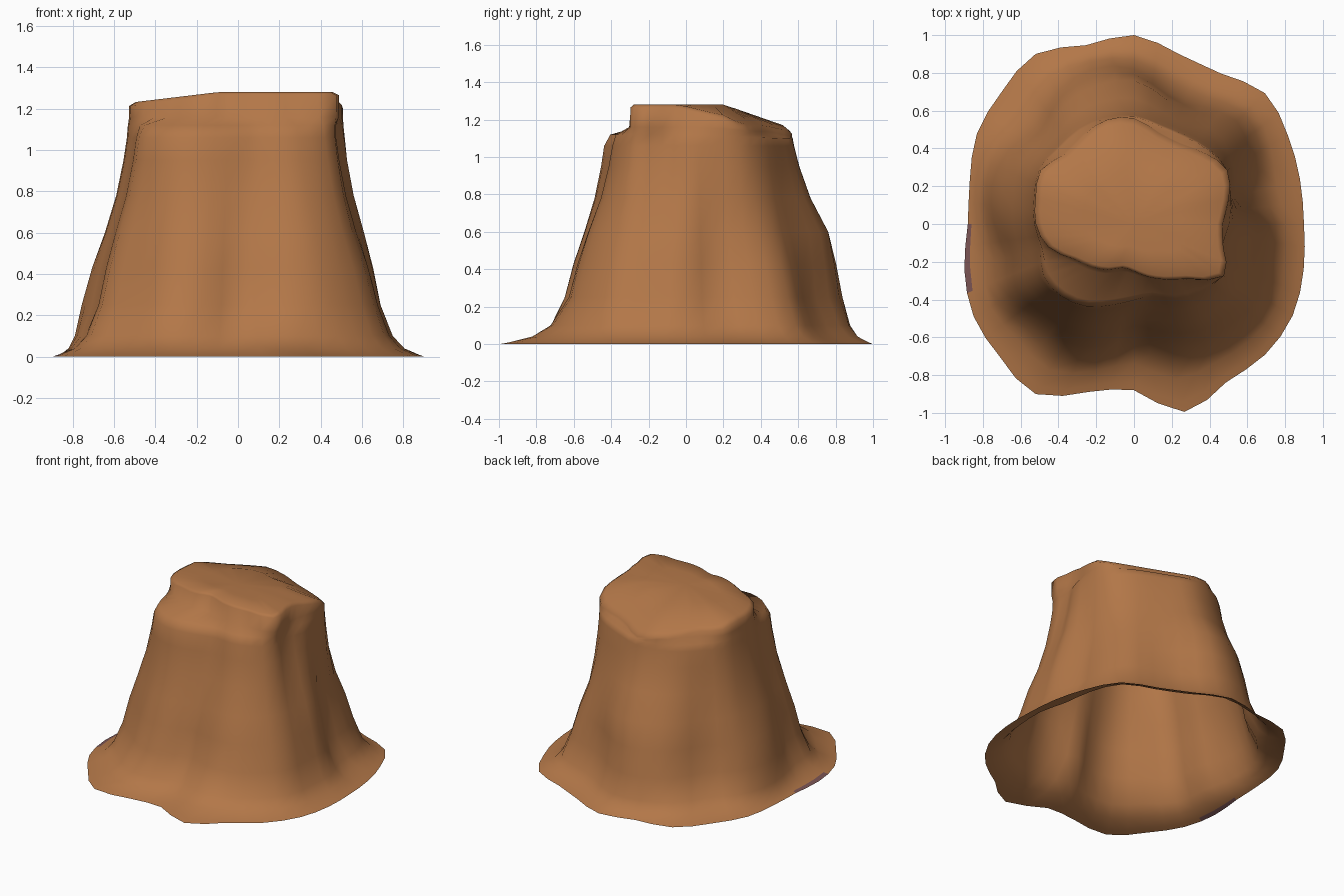
import bpy
import bmesh
from math import sin, cos, tau

cube = bpy.data.objects.get("Cube")
if cube:
    bpy.data.objects.remove(cube, do_unlink=True)

SIDES = 48

# Radii in hundredths, counter-clockwise from +x in equal steps
FOOT = [90, 91, 94, 98, 92, 93, 100, 98, 104, 99, 96, 90,
        88, 93, 98, 100, 104, 92, 88, 103, 97, 98, 97, 93]
WALL = [69, 63, 71, 77, 72, 72, 82, 85, 81, 73, 77, 78,
        74, 70, 76, 71, 72, 67, 57, 64, 71, 74, 76, 70]
WAIST = [61, 56, 61, 65, 64, 68, 76, 76, 73, 66, 68, 66,
         64, 62, 66, 62, 61, 56, 50, 53, 60, 63, 64, 60]
RIM = [51, 53, 57, 56, 54, 54, 57, 58, 58, 57, 58, 55,
       53, 51, 55, 54, 50, 44, 40, 39, 45, 50, 54, 48]
CAP = [47, 52, 57, 53, 49, 50, 56, 57, 54, 52, 57, 54,
       52, 47, 37, 32, 28, 24, 25, 29, 34, 41, 55, 49]


def resample(values):
    """Closed smooth curve through the radii, one value per side."""
    n, out = len(values), []
    for j in range(SIDES):
        k, t = divmod(j * n / SIDES, 1)
        a, b, c, d = (values[(int(k) + o) % n] / 100 for o in (-1, 0, 1, 2))
        out.append(b + t * ((c - a) + t * ((2 * a - 5 * b + 4 * c - d)
                   + t * (3 * b - 3 * c + d - a))) / 2)
    return out


foot, wall, waist, rim, cap = map(resample, (FOOT, WALL, WAIST, RIM, CAP))


def mix(a, b, t):
    return [p + (q - p) * t for p, q in zip(a, b)]


def cap_height(x, y):
    """Flat summit that falls away to the right, the back and the back left."""
    return (1.28 - 0.12 * max(0, -x - 0.1) - 0.33 * max(0, y - 0.2)
            - 0.2 * max(0, x + y - 0.4))


def rim_height(x, y):
    return 1.12 - 0.04 * max(0, y)


def level(z):
    return lambda x, y: z


def material(name, color):
    m = bpy.data.materials.new(name)
    m.use_nodes = True
    m.diffuse_color = (*color, 1)
    m.node_tree.nodes["Principled BSDF"].inputs["Base Color"].default_value = (*color, 1)
    return m


bm = bmesh.new()


def add_ring(radii, height):
    ring = []
    for j, r in enumerate(radii):
        a = tau * j / SIDES
        x, y = r * cos(a), r * sin(a)
        ring.append(bm.verts.new((x, y, height(x, y))))
    return ring


# Flared skirt, then fluted wall
rings = [add_ring(mix(foot, wall, t), level(z)) for z, t in
         ((0, 0), (0.01, 0.14), (0.04, 0.46), (0.1, 0.72), (0.25, 1))]
rings += [add_ring(mix(wall, waist, t), level(z)) for z, t in
          ((0.43, 0.45), (0.6, 1))]
rings += [add_ring(mix(waist, rim, t), level(z)) for z, t in
          ((0.78, 0.5), (0.95, 0.82), (1.06, 0.97))]

# Rim ledge, cap cliff and summit
rings.append(add_ring(mix(rim, cap, 0.15), rim_height))
rings.append(add_ring(mix(rim, cap, 0.9),
                      lambda x, y: min(rim_height(x, y) + 0.04, cap_height(x, y) - 0.03)))
rings.append(add_ring(cap, lambda x, y: cap_height(x, y) - 0.015))
for scale in (0.94, 0.5):
    rings.append(add_ring([r * scale for r in cap], cap_height))

for i, (low, high) in enumerate(zip(rings, rings[1:])):
    for j in range(SIDES):
        k = (j + 1) % SIDES
        face = bm.faces.new((low[j], low[k], high[k], high[j]))
        # Darker stain along the right edge of the skirt
        mid = face.calc_center_median()
        face.material_index = int(i == 0 and mid.x < 0 and -0.42 < mid.y < 0.03)
peak = bm.verts.new((0, 0, cap_height(0, 0)))
for j in range(SIDES):
    bm.faces.new((rings[-1][j], rings[-1][(j + 1) % SIDES], peak))

mesh = bpy.data.meshes.new("rock_mesa")
bm.to_mesh(mesh)
bm.free()
mesh.materials.append(material("sandstone_brown", (0.45, 0.185, 0.065)))
mesh.materials.append(material("dusky_mauve", (0.2, 0.09, 0.09)))

mesa = bpy.data.objects.new("rock_mesa", mesh)
bpy.context.collection.objects.link(mesa)
bpy.context.view_layer.objects.active = mesa
mesa.select_set(True)
bpy.ops.object.shade_smooth_by_angle(angle=1.2)
